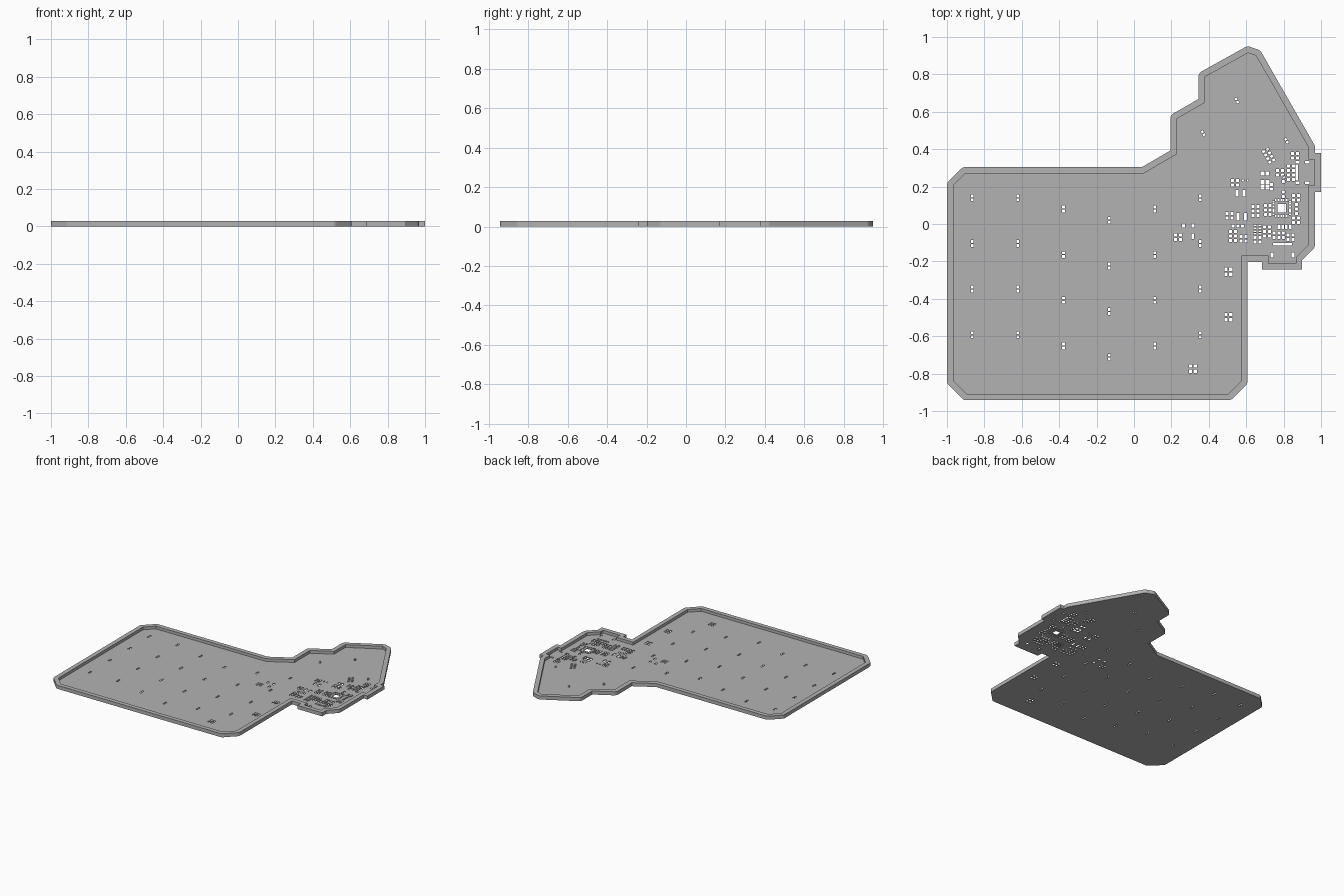
import bpy
from math import sin, cos, radians, pi
from mathutils import Vector, Matrix

RIM_WIDTH = 0.034
HEIGHT = 0.028
SHEET = 0.006

if "Cube" in bpy.data.objects:
    bpy.data.objects.remove(bpy.data.objects["Cube"], do_unlink=True)

grey = bpy.data.materials.new("light_grey")
grey.use_nodes = True
grey.diffuse_color = (0.45, 0.45, 0.45, 1)
grey.node_tree.nodes["Principled BSDF"].inputs["Base Color"].default_value = grey.diffuse_color

# Pocket outline, clockwise from the left side
pocket = [Vector(p) for p in (
    (-0.966, 0.205), (-0.9, 0.271), (0.053, 0.271), (0.228, 0.373),
    (0.228, 0.562), (0.378, 0.648), (0.378, 0.786), (0.61, 0.915),
    (0.652, 0.9), (0.933, 0.41), (0.933, 0.345), (0.966, 0.345),
    (0.966, 0.205), (0.933, 0.205), (0.933, -0.112), (0.865, -0.18),
    (0.865, -0.21), (0.718, -0.21), (0.718, -0.168), (0.574, -0.168),
    (0.574, -0.838), (0.504, -0.908), (-0.896, -0.908), (-0.966, -0.838))]


def grow(points, distance):
    """Offset a clockwise outline: round blunt corners, keep square ones sharp."""
    result = []
    for i, point in enumerate(points):
        before = (point - points[i - 1]).normalized()
        after = (points[(i + 1) % len(points)] - point).normalized()
        normal_a = Vector((-before.y, before.x))
        normal_b = Vector((-after.y, after.x))
        turn = before.angle_signed(after)      # positive is clockwise
        if radians(5) < turn < radians(80):
            for step in range(6):
                mix = normal_a.copy()
                mix.rotate(Matrix.Rotation(-turn * step / 5, 2))
                result.append(point + mix * distance)
        else:
            middle = (normal_a + normal_b).normalized()
            result.append(point + middle * distance / middle.dot(normal_a))
    return result


holes = []


def pads(x, y, columns=2, rows=2, step=(2.6, 2.4), size=(1.6, 1.6), angle=0):
    """Grid of rectangular openings, given in hundredths of a unit."""
    turn = Matrix.Rotation(radians(angle), 2)
    for c in range(columns):
        for r in range(rows):
            middle = Vector(((c - (columns - 1) / 2) * step[0],
                             (r - (rows - 1) / 2) * step[1]))
            corners = [Vector((sx * size[0] / 2, sy * size[1] / 2))
                       for sx, sy in ((-1, -1), (1, -1), (1, 1), (-1, 1))]
            holes.append([(Vector((x, y)) + turn @ (middle + corner)) / 100
                          for corner in corners])


def slab(name, outlines, bottom, top):
    """Extrude nested outlines into a solid; inner outlines become openings."""
    curve = bpy.data.curves.new(name, "CURVE")
    curve.dimensions = "2D"
    curve.fill_mode = "BOTH"
    curve.extrude = (top - bottom) / 2
    for outline in outlines:
        spline = curve.splines.new("POLY")
        spline.points.add(len(outline) - 1)
        for target, source in zip(spline.points, outline):
            target.co = (source.x, source.y, 0, 1)
        spline.use_cyclic_u = True
        spline.use_smooth = False
    helper = bpy.data.objects.new(name + "_profile", curve)
    bpy.context.collection.objects.link(helper)
    graph = bpy.context.evaluated_depsgraph_get()
    mesh = bpy.data.meshes.new_from_object(helper.evaluated_get(graph))
    bpy.data.objects.remove(helper, do_unlink=True)
    mesh.transform(Matrix.Translation((0, 0, (top + bottom) / 2)))
    mesh.materials.clear()
    mesh.materials.append(grey)
    mesh.shade_flat()
    part = bpy.data.objects.new(name, mesh)
    bpy.context.collection.objects.link(part)


# Staggered columns of paired openings
for column, lift in enumerate((0, 0, -6, -12, -6, 0)):
    for row in range(4):
        pads(-86.5 + column * 24.4, 14 + lift - row * 24.4,
             columns=1, step=(0, 2.1), size=(1.4, 1.5))
for x, y, angle in ((37, 48.5, 30), (55, 66, 30), (81.5, 44.5, 30)):
    pads(x, y, columns=1, step=(0, 1.8), size=(1.3, 1.3), angle=angle)

# Four-pad groups along the lower right edge
for x, y in ((50.5, -25.5), (50.5, -49.8), (31.5, -77.3)):
    pads(x, y, step=(2.6, 2.8), size=(1.8, 1.8))

# Small group in the middle
pads(23.5, -7)
pads(29, -0.8, rows=1, step=(5, 0), size=(1.6, 2.4))
pads(31.5, -6.5, columns=1, rows=1, size=(1.4, 3))

# Upper component group
pads(54, 22)
pads(59.5, 23.2, rows=1, size=(1, 1.2))
pads(57, 16.5, rows=1, step=(3.8, 0), size=(1.6, 3.6))
pads(70, 27, rows=1, size=(2, 2.2))
pads(70, 21, step=(2.7, 2.7), size=(2.3, 2.3))
pads(73.6, 20, columns=1)
pads(72, 36.5, rows=4, step=(2.4, 2.2), size=(1.5, 1.3), angle=30)
pads(78, 27.5)
for y in (24, 16):
    pads(80, y, columns=1)

# Side connector
pads(86, 36.5)
pads(84, 27.5, rows=4)
pads(87, 27.5, columns=1, rows=1, size=(1.3, 8.4))
pads(90, 27.5, step=(5.2, 11), size=(2.2, 1.3))

# Square chip: centre pad with a row of contacts on each side
pads(79, 8.5, columns=1, rows=1, size=(4.5, 4.5))
for angle in (0, 90, 180, 270):
    a = radians(angle)
    pads(79 - 4.3 * sin(a), 8.5 + 4.3 * cos(a), columns=9, rows=1,
         step=(0.85, 0), size=(0.6, 1.1), angle=angle)
for y in (14, 2):
    pads(86.6, y)
pads(87, 8, columns=1, rows=3)

# Lower connector
pads(80.5, -1.5, columns=4, rows=1, step=(2, 0), size=(1.4, 2.6))
pads(77.4, -6, columns=3)
pads(83.6, -7)
pads(79.4, -10.8, columns=1, rows=1, size=(10, 1.2))
pads(79.4, -16.5, rows=1, step=(11, 0), size=(1.6, 2.6))

# Components beside the chip
pads(65, 7, rows=3)
pads(71.5, 7.5, rows=3)
pads(66, -3, rows=4, step=(2.6, 1.5), size=(1.6, 0.8))
pads(66, -8.5)
pads(71.2, -4, rows=3)
pads(51, 4.5)
pads(57.5, 4, rows=1, step=(4, 0), size=(1.6, 4))
pads(55.5, -1, columns=3, rows=1)
pads(53, -6.5, rows=3)
pads(58.5, -8)

# Perforated sheet and the raised rim around it
outer = grow(pocket, RIM_WIDTH)
slab("perforated_sheet", [outer] + holes, 0, SHEET)
slab("raised_rim", [outer, pocket], SHEET, HEIGHT)
